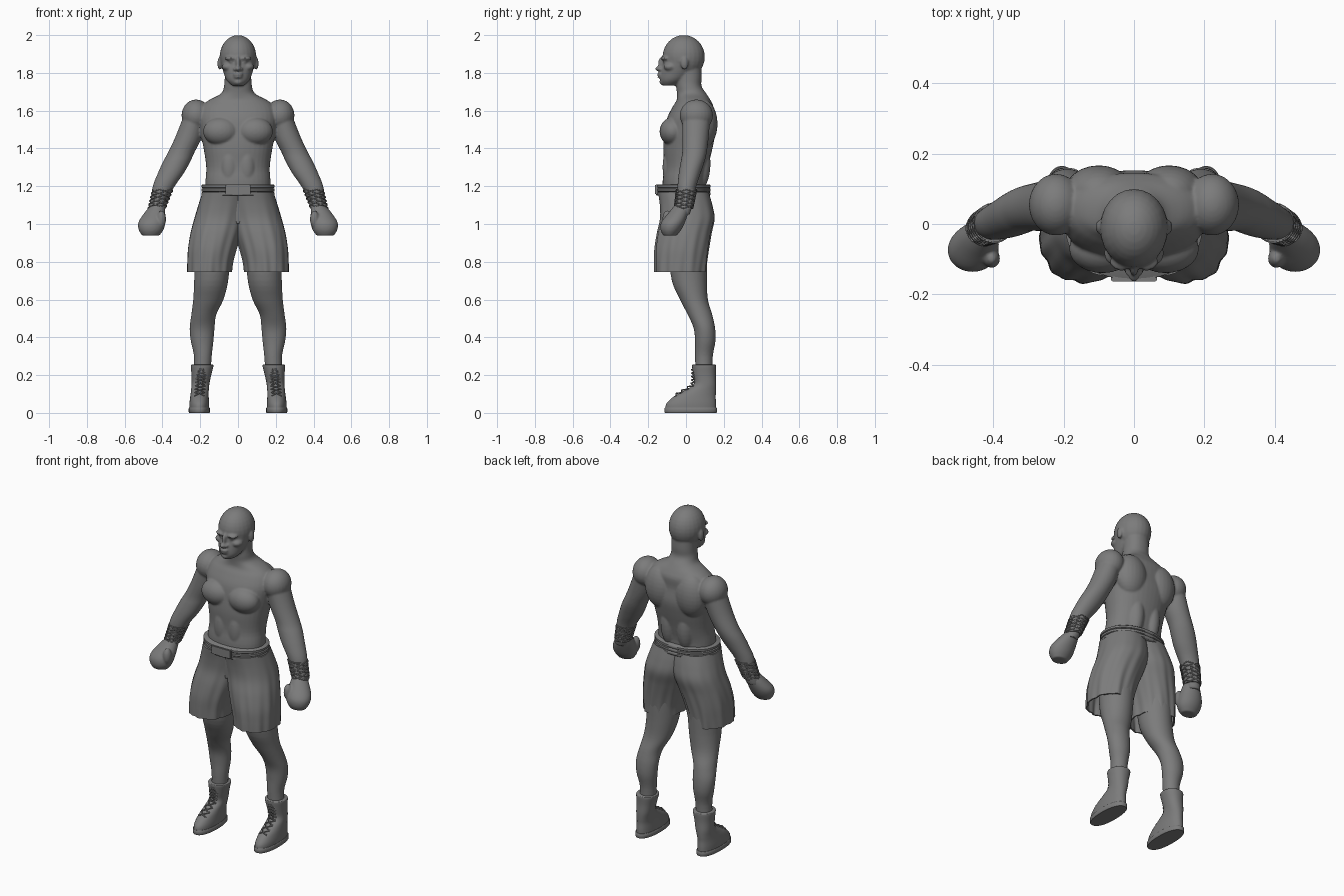
import bpy
import bmesh
from math import sin, cos, pi, radians
from mathutils import Matrix, Vector

default_cube = bpy.data.objects.get("Cube")
if default_cube:
    bpy.data.objects.remove(default_cube, do_unlink=True)

BOTH = (1, -1)
MIDDLE = (1,)

# One plain grey for everything
grey = bpy.data.materials.new("plain_grey")
grey.use_nodes = True
grey.diffuse_color = (.2, .2, .2, 1)
grey.node_tree.nodes["Principled BSDF"].inputs["Base Color"].default_value = (.2, .2, .2, 1)


def smooth_steps(sections, sub):
    """Catmull-Rom interpolation between the given sections."""
    result = []
    last = len(sections) - 1
    for i in range(last):
        before, start = sections[max(i - 1, 0)], sections[i]
        end, after = sections[i + 1], sections[min(i + 2, last)]
        for k in range(sub):
            t = k / sub
            result.append([
                b + (c - a) * t / 2 + (a - 2.5 * b + 2 * c - d / 2) * t * t
                + (1.5 * (b - c) + (d - a) / 2) * t ** 3
                for a, b, c, d in zip(before, start, end, after)])
    result.append(list(sections[last]))
    return result


def loft(bm, sections, sides=MIDDLE, n=40, sub=4, power=2, caps=True, ripple=0):
    """Skin horizontal oval sections given as (z, centre x, centre y, half width, half depth)."""
    rows = smooth_steps(sections, sub)
    top = max(row[0] for row in rows)
    for side in sides:
        rings = []
        for z, cx, cy, rx, ry in rows:
            ring = []
            for k in range(n):
                a = 2 * pi * k / n
                c, s = cos(a), sin(a)
                round_off = (abs(c) ** power + abs(s) ** power) ** (-1 / power)
                fold = sin(9 * a + 5 * z) + .7 * sin(16 * a - 7 * z + 1)
                f = round_off * (1 + ripple * (top - z) * fold)
                ring.append(bm.verts.new((side * (cx + rx * c * f), cy + ry * s * f, z)))
            rings.append(ring)
        for lower, upper in zip(rings, rings[1:]):
            for k in range(n):
                j = (k + 1) % n
                bm.faces.new((lower[k], lower[j], upper[j], upper[k]))
        if caps:
            bm.faces.new(rings[0])
            bm.faces.new(rings[-1])


def ball(bm, centre, radii, sides=MIDDLE):
    for side in sides:
        place = Matrix.Translation((side * centre[0], centre[1], centre[2]))
        bmesh.ops.create_uvsphere(bm, u_segments=24, v_segments=16, radius=1,
                                  matrix=place @ Matrix.Diagonal((*radii, 1)))


def finish(name, bm, voxel=0, thickness=0, smoothing=4):
    bmesh.ops.recalc_face_normals(bm, faces=bm.faces)
    mesh = bpy.data.meshes.new(name)
    bm.to_mesh(mesh)
    bm.free()
    obj = bpy.data.objects.new(name, mesh)
    bpy.context.collection.objects.link(obj)
    bpy.ops.object.select_all(action='DESELECT')
    obj.select_set(True)
    bpy.context.view_layer.objects.active = obj
    if voxel:
        blend = obj.modifiers.new("blend", 'REMESH')
        blend.mode = 'VOXEL'
        blend.voxel_size = voxel
        soften = obj.modifiers.new("soften", 'SMOOTH')
        soften.factor = .5
        soften.iterations = smoothing
    if thickness:
        obj.modifiers.new("cloth", 'SOLIDIFY').thickness = thickness
    for modifier in list(obj.modifiers):
        bpy.ops.object.modifier_apply(modifier=modifier.name)
    obj.data.materials.clear()
    obj.data.materials.append(grey)
    bpy.ops.object.shade_smooth_by_angle(angle=radians(45))
    return obj


def cord(name, paths, radius):
    curve = bpy.data.curves.new(name, 'CURVE')
    curve.dimensions = '3D'
    curve.bevel_depth = radius
    curve.bevel_resolution = 1
    for path in paths:
        spline = curve.splines.new('POLY')
        spline.points.add(len(path) - 1)
        for point, co in zip(spline.points, path):
            point.co = (*co, 1)
    obj = bpy.data.objects.new(name, curve)
    curve.materials.append(grey)
    bpy.context.collection.objects.link(obj)


# Body: torso, neck, limbs and head blended into one skin
body = bmesh.new()
loft(body, [(1.0, 0, 0, .16, .11), (1.2, 0, -.012, .172, .112), (1.3, 0, 0, .168, .116),
            (1.4, 0, .01, .182, .13), (1.48, 0, .02, .198, .133), (1.56, 0, .022, .205, .122),
            (1.62, 0, .037, .192, .108), (1.655, 0, .04, .155, .09), (1.69, 0, .03, .09, .078),
            (1.73, 0, .015, .074, .067), (1.78, 0, .015, .07, .068), (1.85, 0, .01, .07, .07)],
     power=2.2)
loft(body, [(1.58, .225, .055, .06, .075), (1.46, .262, .05, .07, .07), (1.38, .3, .045, .07, .065),
            (1.33, .325, .035, .072, .063), (1.27, .355, .02, .069, .058),
            (1.2, .393, .005, .058, .05), (1.12, .42, -.002, .042, .042),
            (1.05, .44, -.02, .04, .04)], BOTH)
loft(body, [(1.02, .1, 0, .085, .1), (.85, .132, .01, .095, .102), (.7, .142, .018, .09, .093),
            (.6, .157, .042, .08, .074), (.52, .181, .074, .066, .065), (.45, .19, .097, .066, .057),
            (.38, .19, .102, .06, .054), (.3, .186, .095, .047, .047), (.2, .19, .095, .045, .045)],
     BOTH)
ball(body, (.222, .055, 1.575), (.077, .088, .084), BOTH)    # shoulders
ball(body, (.09, -.07, 1.49), (.095, .07, .075), BOTH)       # chest
ball(body, (.1, .09, 1.53), (.098, .077, .13), BOTH)         # upper back
ball(body, (.055, .06, 1.32), (.055, .07, .15), BOTH)        # lower back
ball(body, (.045, -.085, 1.3), (.047, .039, .11), BOTH)      # stomach
ball(body, (0, -.012, 1.885), (.097, .112, .115))            # cranium
loft(body, [(1.733, 0, -.085, .033, .04), (1.76, 0, -.07, .06, .067), (1.8, 0, -.045, .076, .09),
            (1.85, 0, -.027, .089, .097), (1.9, 0, -.018, .094, .104)])
ball(body, (0, -.143, 1.822), (.016, .021, .013))            # nose tip
ball(body, (.015, -.134, 1.819), (.011, .015, .01), BOTH)    # nostrils
ball(body, (0, -.128, 1.85), (.012, .02, .036))              # nose bridge
ball(body, (.035, -.108, 1.877), (.035, .025, .011), BOTH)   # brows
ball(body, (.034, -.107, 1.858), (.016, .015, .007), BOTH)   # eyes
ball(body, (.053, -.083, 1.832), (.032, .035, .022), BOTH)   # cheeks
ball(body, (0, -.135, 1.793), (.027, .019, .007))            # upper lip
ball(body, (0, -.133, 1.778), (.025, .018, .007))            # lower lip
ball(body, (0, -.118, 1.752), (.026, .023, .018))            # chin
ball(body, (.098, -.008, 1.85), (.011, .02, .033), BOTH)     # ears
finish("body", body, voxel=.006)

# Gloves
gloves = bmesh.new()
loft(gloves, [(1.1, .425, -.02, .036, .04), (1.06, .44, -.04, .055, .052),
              (1.01, .456, -.068, .071, .063), (.97, .46, -.08, .066, .055),
              (.938, .462, -.085, .045, .035)], BOTH)
ball(gloves, (.405, -.098, 1.025), (.024, .027, .047), BOTH)
finish("gloves", gloves, voxel=.006, smoothing=3)

# Wrist wraps with criss-cross strands
wraps = bmesh.new()
loft(wraps, [(1.185, .398, .003, .054, .054), (1.13, .415, -.003, .047, .05),
             (1.08, .43, -.014, .046, .048)], BOTH)
finish("wrist_wraps", wraps)
strands = []
for side in BOTH:
    for turn in BOTH:
        for start in range(5):
            strand = []
            for k in range(25):
                t = k / 24
                a = turn * (2 * pi * t + start * 2 * pi / 5)
                strand.append((side * (.398 + .032 * t + (.055 - .008 * t) * cos(a)),
                               .003 - .016 * t + (.055 - .005 * t) * sin(a), 1.183 - .1 * t))
            strands.append(strand)
cord("wrap_strands", strands, .003)

# Shorts: two overlapping cloth legs with folds
shorts = bmesh.new()
loft(shorts, [(1.17, .07, -.014, .118, .134), (1.1, .08, 0, .13, .139), (1.03, .095, .006, .136, .144),
              (.95, .117, -.01, .135, .144), (.87, .137, -.022, .128, .143),
              (.8, .148, -.027, .12, .139), (.745, .152, -.029, .117, .136)],
     BOTH, n=96, sub=6, power=2.2, caps=False, ripple=.055)
finish("shorts", shorts, thickness=.008)

# Waistband: three stacked bands and a front plate
band = bmesh.new()
for level in range(3):
    z = 1.15 + .02 * level
    loft(band, [(z, 0, -.015, .188, .14), (z + .004, 0, -.015, .194, .144),
                (z + .016, 0, -.015, .194, .144), (z + .02, 0, -.015, .188, .14)],
         n=64, sub=1, power=2.1)
finish("waistband", band)
plate = bmesh.new()
bmesh.ops.create_cube(plate, size=1, matrix=Matrix.Translation((0, -.153, 1.183))
                      @ Matrix.Diagonal((.13, .022, .054, 1)))
bmesh.ops.bevel(plate, geom=plate.edges[:], offset=.004, segments=2, affect='EDGES')
finish("waistband_plate", plate)

# Boots and soles
boots = bmesh.new()
loft(boots, [(.02, .205, .025, .052, .134), (.05, .205, .028, .052, .131), (.085, .204, .045, .049, .112),
             (.115, .202, .072, .047, .087), (.15, .199, .1, .047, .06), (.2, .194, .098, .052, .06),
             (.247, .19, .096, .06, .064), (.255, .19, .096, .057, .061)], BOTH, power=2.2)
finish("boots", boots)
soles = bmesh.new()
loft(soles, [(0, .205, .026, .053, .136), (.004, .205, .026, .056, .139),
             (.024, .205, .026, .056, .139), (.028, .205, .026, .053, .136)],
     BOTH, sub=1, power=2.3)
finish("soles", soles)

# Laces crossing up the boot fronts
laces = []
for side in BOTH:
    eyelets = []
    for k in range(9):
        z = .09 + .018 * k
        y = -.062 + 1.7 * (z - .09) if z < .148 else .036
        eyelets.append(Vector((side * (.204 - .0015 * k), y, z)))
    for low, high in zip(eyelets, eyelets[1:]):
        for across in BOTH:
            out = Vector((across * .026, .01, 0))
            over = Vector((0, -.007, .004))
            laces.append([low + out, (low + high) / 2 + over, high - Vector((out.x, -out.y, 0))])
cord("laces", laces, .0035)
